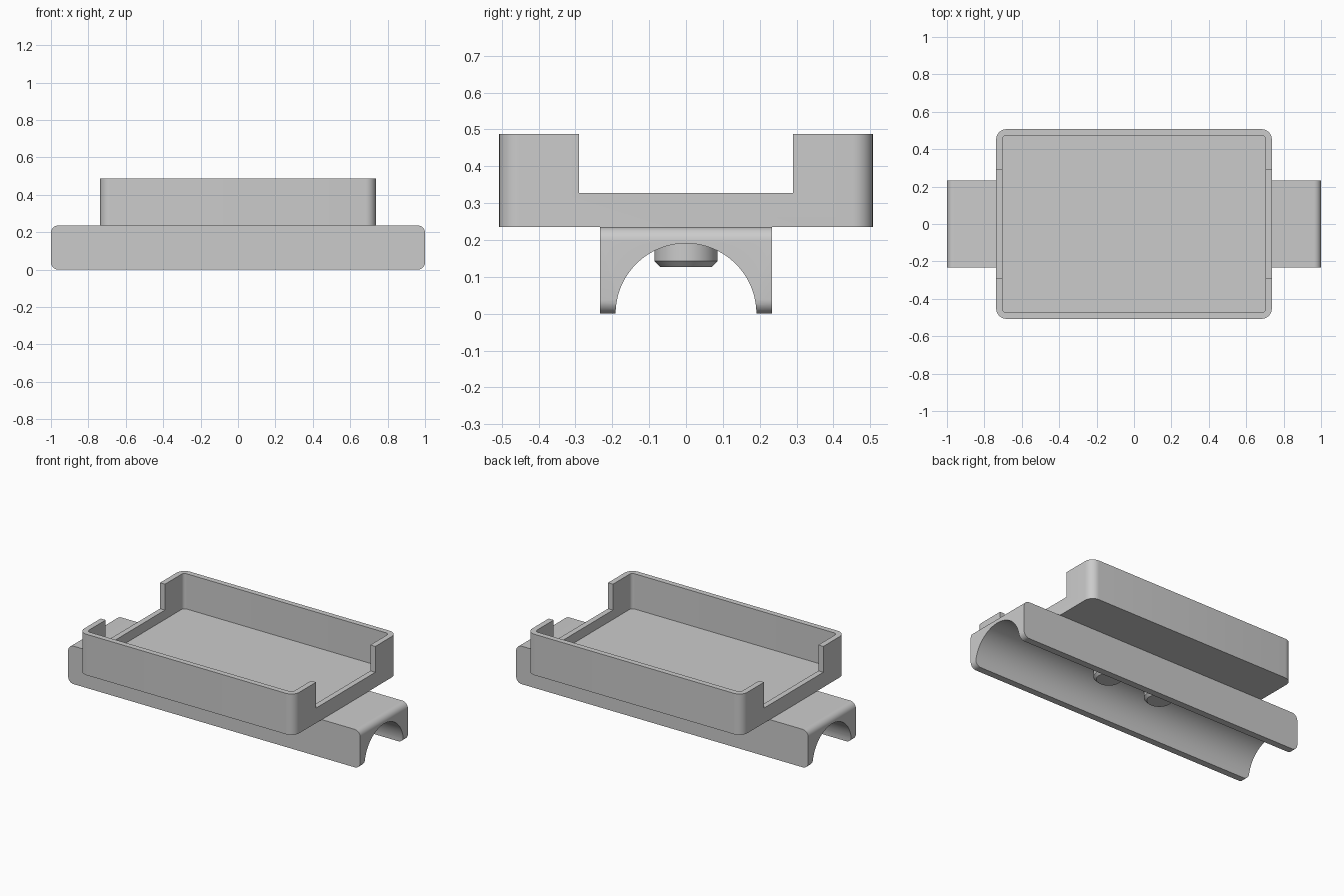
import bpy, bmesh, math
from mathutils import Matrix, Vector

cube = bpy.data.objects.get("Cube")
if cube:
    bpy.data.objects.remove(cube, do_unlink=True)

# Single matte grey
grey = bpy.data.materials.new("light_grey_plastic")
grey.use_nodes = True
colour = (0.6, 0.6, 0.6, 1)
grey.diffuse_color = colour
grey.node_tree.nodes["Principled BSDF"].inputs["Base Color"].default_value = colour


def rounded_rect(half_u, half_v, radius, centre_v=0, steps=8):
    """Outline of a rectangle with rounded corners."""
    points = []
    for corner, (su, sv) in enumerate(((1, 1), (-1, 1), (-1, -1), (1, -1))):
        for i in range(steps + 1):
            a = math.radians(90) * (corner + i / steps)
            points.append((su * (half_u - radius) + radius * math.cos(a),
                           centre_v + sv * (half_v - radius) + radius * math.sin(a)))
    return points


def circle(radius, steps=96):
    return [(radius * math.cos(math.tau * i / steps),
             radius * math.sin(math.tau * i / steps)) for i in range(steps)]


def prism(name, outline, axis, low, high):
    """Extrude an outline along the x, y or z axis."""
    place = {"x": lambda u, v, w: (w, u, v),
             "y": lambda u, v, w: (u, w, v),
             "z": lambda u, v, w: (u, v, w)}[axis]
    bm = bmesh.new()
    face = bm.faces.new([bm.verts.new(place(u, v, low)) for u, v in outline])
    top = bmesh.ops.extrude_face_region(bm, geom=[face])["geom"]
    shift = Vector(place(0, 0, high - low))
    bmesh.ops.translate(bm, vec=shift,
                        verts=[g for g in top if isinstance(g, bmesh.types.BMVert)])
    bmesh.ops.recalc_face_normals(bm, faces=bm.faces)
    return finish(name, bm)


def finish(name, bm):
    mesh = bpy.data.meshes.new(name)
    bm.to_mesh(mesh)
    bm.free()
    mesh.materials.append(grey)
    obj = bpy.data.objects.new(name, mesh)
    bpy.context.collection.objects.link(obj)
    return obj


def select(obj):
    bpy.ops.object.select_all(action="DESELECT")
    obj.select_set(True)
    bpy.context.view_layer.objects.active = obj


def cut(target, cutter):
    """Subtract the cutter, then discard it."""
    cutter.hide_render = True
    mod = target.modifiers.new("cut", "BOOLEAN")
    mod.operation = "DIFFERENCE"
    mod.solver = "EXACT"
    mod.object = cutter
    select(target)
    bpy.ops.object.modifier_apply(modifier=mod.name)
    bpy.data.objects.remove(cutter, do_unlink=True)


# Tray: rounded box, hollowed, with a wide notch through both end walls
BASE = 0.235
tray = prism("tray", rounded_rect(0.737, 0.507, 0.055), "z", BASE, 0.488)
cut(tray, prism("tray_hollow", rounded_rect(0.703, 0.473, 0.021), "z", 0.27, 0.6))
notch = [(-0.29, 0.328), (0.29, 0.328), (0.29, 0.6), (-0.29, 0.6)]
cut(tray, prism("end_notch", notch, "x", -0.9, 0.9))

# Rail clip: long block with rounded ends and a half-round channel beneath
clip = prism("rail_clip", rounded_rect(1.0, BASE / 2, 0.038, BASE / 2), "y", -0.233, 0.233)
cut(clip, prism("rail_channel", circle(0.191), "x", -1.2, 1.2))

# Two chamfered locating studs inside the channel
studs = []
for side, x in (("left", 0.185), ("right", -0.185)):
    bm = bmesh.new()
    bmesh.ops.create_cone(bm, cap_ends=True, segments=48, radius1=0.086, radius2=0.086,
                          depth=0.09, matrix=Matrix.Translation((x, 0, 0.172)))
    rim = [e for e in bm.edges if all(v.co.z < 0.14 for v in e.verts)]
    bmesh.ops.bevel(bm, geom=rim, offset=0.016, segments=1, affect="EDGES")
    studs.append(finish(side + "_stud", bm))

for obj in [tray, clip] + studs:
    select(obj)
    bpy.ops.object.shade_smooth_by_angle(angle=math.radians(30))
